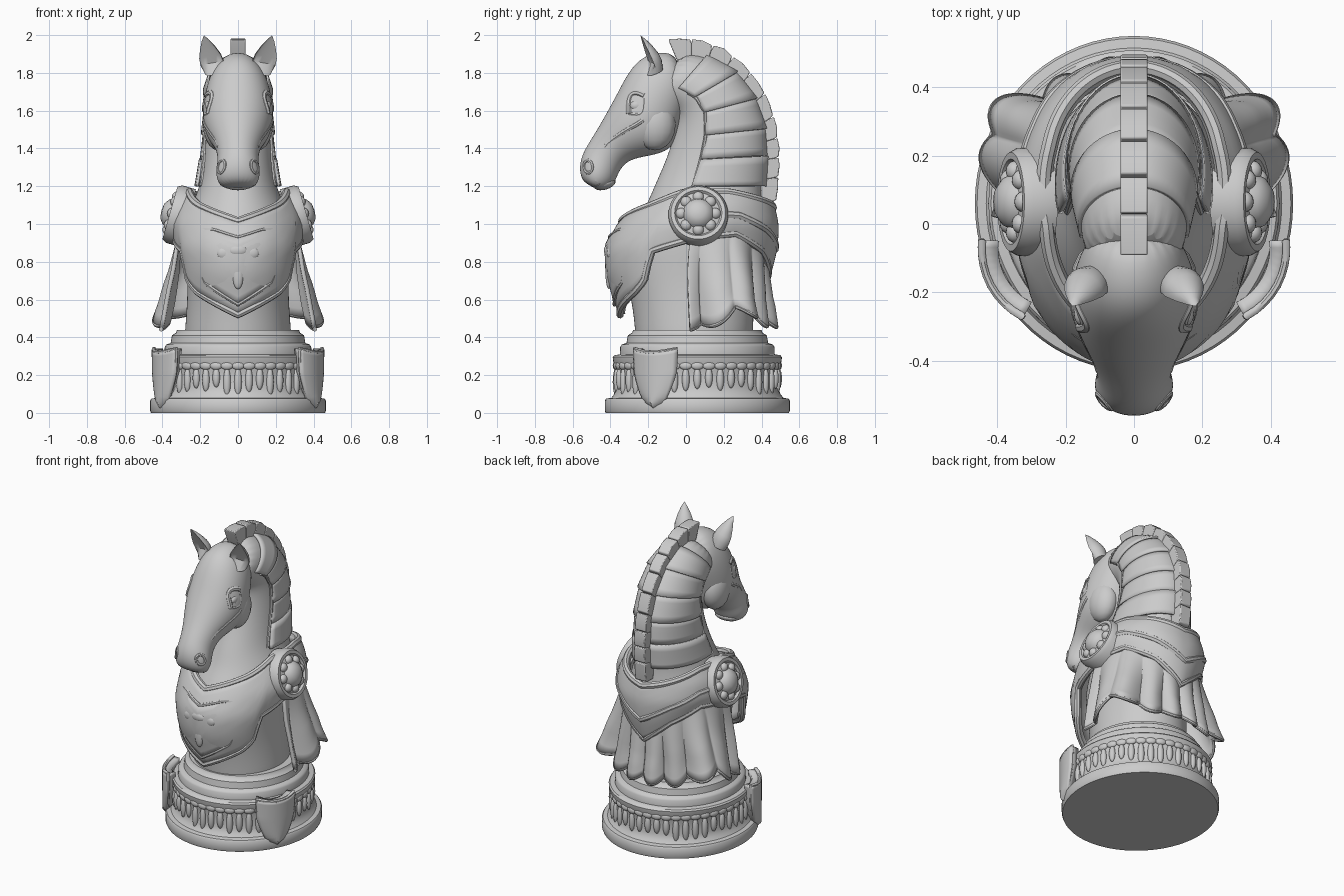
import bpy, bmesh, random
from math import sin, cos, pi, radians, exp, sqrt
from mathutils import Vector, Matrix, Euler

if "Cube" in bpy.data.objects:
    bpy.data.objects.remove(bpy.data.objects["Cube"])
random.seed(4)

def obj(name, bm, *mods):
    bmesh.ops.remove_doubles(bm, verts=bm.verts, dist=1e-5)
    bmesh.ops.recalc_face_normals(bm, faces=bm.faces)
    me = bpy.data.meshes.new(name)
    bm.to_mesh(me); bm.free()
    o = bpy.data.objects.new(name, me)
    bpy.context.collection.objects.link(o)
    for kind, props in mods:
        m = o.modifiers.new(kind, kind)
        for k, v in props.items():
            setattr(m, k, v)
    return o

def subd(n): return ('SUBSURF', dict(levels=n, render_levels=n))
def solid(t): return ('SOLIDIFY', dict(thickness=t, offset=0))

def interp(tab, k):
    # keyed linear lookup; returns the row values after the key
    k = min(max(k, tab[0][0]), tab[-1][0])
    for a, b in zip(tab, tab[1:]):
        if k <= b[0]:
            t = (k - a[0]) / (b[0] - a[0])
            return [p + (q - p) * t for p, q in zip(a[1:], b[1:])]

def grid(name, f, nu, nv, *mods):
    bm = bmesh.new()
    g = [[bm.verts.new(f(i / nu, j / nv)) for j in range(nv + 1)] for i in range(nu + 1)]
    for i in range(nu):
        for j in range(nv):
            bm.faces.new((g[i][j], g[i + 1][j], g[i + 1][j + 1], g[i][j + 1]))
    return obj(name, bm, *mods)

def ring_pt(r, d, off=0):
    # r = front y,z, back y,z, half width; d = angle from the front
    f, b = Vector((0, r[0], r[1])), Vector((0, r[2], r[3]))
    c, ax = (f + b) / 2, (f - b) / 2
    L = ax.length
    return c + ax * ((L + off) / L * cos(d)) + Vector(((r[4] + off) * sin(d), 0, 0))

def loft(name, rings, n=24):
    bm = bmesh.new()
    vs = [[bm.verts.new(ring_pt(r, 2 * pi * i / n)) for i in range(n)] for r in rings]
    for a, b in zip(vs, vs[1:]):
        for i in range(n):
            bm.faces.new((a[i], a[(i + 1) % n], b[(i + 1) % n], b[i]))
    bm.faces.new(vs[0]); bm.faces.new(vs[-1])
    return obj(name, bm, subd(2))

def lathe(name, prof, n, M):
    return grid(name, lambda u, v: M @ Vector((prof[round(v * (len(prof) - 1))][0] * cos(2 * pi * u),
                prof[round(v * (len(prof) - 1))][0] * sin(2 * pi * u), prof[round(v * (len(prof) - 1))][1])),
                n, len(prof) - 1)

def blobs(name, items):
    # ellipsoids: (location, scale, rotation)
    bm = bmesh.new()
    for loc, sc, rot in items:
        M = Matrix.LocRotScale(Vector(loc), Euler(rot), Vector(sc))
        bmesh.ops.create_uvsphere(bm, u_segments=16, v_segments=10, radius=1, matrix=M)
    return obj(name, bm)

def tube(name, pts, r, cyclic=False):
    cu = bpy.data.curves.new(name, 'CURVE')
    cu.dimensions = '3D'; cu.bevel_depth = r; cu.bevel_resolution = 2; cu.use_fill_caps = True
    sp = cu.splines.new('POLY')
    sp.points.add(len(pts) - 1)
    for p, q in zip(sp.points, pts):
        p.co = (*q, 1)
    sp.use_cyclic_u = cyclic
    o = bpy.data.objects.new(name, cu)
    bpy.context.collection.objects.link(o)
    bpy.ops.object.select_all(action='DESELECT')
    o.select_set(True); bpy.context.view_layer.objects.active = o
    bpy.ops.object.convert(target='MESH')

# round stepped base
B = Matrix.Translation((0, .06, 0)) @ Matrix.Diagonal((.95, 1, 1, 1))
lathe("base", [(0, 0), (.485, 0), (.49, .012), (.49, .065), (.483, .075), (.455, .08), (.44, .1), (.43, .13),
      (.43, .23), (.445, .27), (.448, .295), (.44, .305), (.41, .31), (.408, .35), (.4, .362), (.375, .37),
      (.368, .41), (.345, .425), (.34, .44), (0, .44)], 72, B)
leaves = []
for i in range(44):
    a = 2 * pi * i / 44
    h = .05 + random.uniform(0, .03)
    leaves.append((B @ Vector((.43 * cos(a), .43 * sin(a), .24 - h)), (.018, .02, h), (0, 0, a)))
    leaves.append((B @ Vector((.434 * cos(a), .434 * sin(a), .25)), (.014, .034, .022), (0, 0, a)))
blobs("base_relief", leaves)

# shields on the base sides
for s in (-1, 1):
    def shield(u, v, lift=0):
        u = 2 * u - 1
        w = .12 * (min(1, sqrt(v / .55)) * (.93 + .07 * abs(2 * v - 1)))
        a = radians(-29) + u * w / .45
        r = .452 + .022 * (1 - u * u) + lift
        return Vector((s * r * .97 * cos(a), .06 + r * sin(a), .05 + .27 * v + .02 * u * u * v))
    grid("base_shield", shield, 12, 14, solid(.06))
    edge = [shield(0, v / 10, .02) for v in range(1, 11)] + [shield(u / 8, 1, .02) for u in range(1, 8)] \
        + [shield(1, v / 10, .02) for v in range(10, 0, -1)] + [shield(.5, 0, .02)]
    tube("base_shield_rim", edge, .012, True)

# body and arched neck
BODY = [(.36, -.27, .35, .285), (.42, -.27, .36, .285), (.6, -.29, .36, .27), (.75, -.33, .39, .27),
        (.88, -.335, .41, .28), (1.0, -.28, .42, .28), (1.1, -.21, .41, .25), (1.2, -.17, .4, .2)]
NECK = [(0, -.17, 1.2, .40, 1.2, .2), (1, -.11, 1.33, .42, 1.36, .185), (2, -.07, 1.45, .42, 1.5, .18),
        (3, -.05, 1.55, .37, 1.66, .175), (4, -.07, 1.6, .27, 1.8, .17), (5, -.12, 1.62, .12, 1.89, .158),
        (6, -.2, 1.65, -.04, 1.92, .14)]
loft("body_and_neck", [(f, z, b, z, w) for z, f, b, w in BODY[:-1]] + [r[1:] for r in NECK])

# head, with details placed on its surface
HEAD = [(0, -.04, 1.9, .02, 1.65, .11), (1, -.14, 1.915, -.03, 1.53, .155), (2, -.24, 1.885, -.05, 1.45, .175),
        (3, -.31, 1.8, -.08, 1.4, .186), (4, -.365, 1.69, -.14, 1.37, .185), (5, -.42, 1.59, -.23, 1.355, .155),
        (6, -.47, 1.5, -.31, 1.335, .12), (7, -.525, 1.415, -.355, 1.28, .105), (8, -.56, 1.345, -.375, 1.22, .118),
        (9, -.565, 1.27, -.41, 1.185, .112), (10, -.54, 1.215, -.45, 1.175, .075)]
loft("head", [r[1:] for r in HEAD])
blobs("lower_lip", [((0, -.43, 1.212), (.08, .06, .03), (.3, 0, 0))])
for s in (-1, 1):
    def H(t, d, off=0):
        return ring_pt(interp(HEAD, t), radians(s * d), off - .008)
    def stroke(name, a, b, bow, r, n=10):
        tube(name, [H(a[0] + (b[0] - a[0]) * k / n, a[1] + (b[1] - a[1]) * k / n + bow * sin(pi * k / n), -.004)
                    for k in range(n + 1)], r)
    blobs("cheek", [((s * .105, -.165, 1.525), (.08, .11, .135), (0, 0, 0))])
    blobs("eye", [(H(3.5, 68, -.012), (.022, .035, .028), (0, 0, 0))])
    stroke("brow", (4.1, 66), (2.8, 70), -18, .017)
    stroke("lower_eyelid", (4.1, 66), (2.9, 72), 14, .011)
    stroke("cheekbone", (3.6, 92), (6.4, 75), 0, .014)
    stroke("mouth_line", (6.8, 118), (9.6, 105), 12, .007)
    tube("nostril", [H(8.2 + .45 * cos(t * pi / 8), 55 + 17 * sin(t * pi / 8)) for t in range(16)], .011, True)
    # ear, hollowed at the front
    ear = lathe("ear", [(0, 0), (.05, 0), (.064, .05), (.06, .09), (.042, .14), (.02, .185), (0, .215)], 20, Matrix())
    M = Matrix.LocRotScale(Vector((s * .125, -.165, 1.805)), Euler((radians(24), radians(s * 10), radians(s * 15))), None)
    for v in ear.data.vertices:
        c = v.co.copy()
        c.y *= -.1 if c.y < 0 and c.z > .03 else .9
        v.co = M @ c

# layered neck plates
for i in range(5):
    def plate(u, v):
        d = radians(74 + 212 * u)
        t = i + .02 + 1.04 * v if i else -.1 + 1.1 * v
        return ring_pt(interp(NECK, t), d, .01 - .01 * v + (.015 if i == 0 else 0))
    grid("neck_plate", plate, 32, 4, solid(.014))
for s in (-1, 1):
    tube("neck_edge", [ring_pt(interp(NECK, .3 * k), radians(s * 74), .002) for k in range(16)], .011)

# notched mane blocks along the crest
MANE = [(0, -.095, 1.978, -.05, 1.87), (1, .06, 1.978, .05, 1.85), (2, .2, 1.925, .13, 1.79), (3, .325, 1.825, .23, 1.71),
        (4, .42, 1.69, .31, 1.6), (5, .475, 1.54, .37, 1.48), (6, .492, 1.4, .38, 1.38), (7, .492, 1.28, .39, 1.26),
        (8, .478, 1.12, .4, 1.12)]
def mane(t, h):
    a = interp(MANE, t)
    return Vector((-.04, a[2] + (a[0] - a[2]) * h, a[3] + (a[1] - a[3]) * h))
N = 10
for i in range(N):
    a, b = 8 * i / N, 8 * (i + 1) / N
    m = (a + b) / 2
    bm = bmesh.new()
    f = bm.faces.new([bm.verts.new(mane(t, h)) for t, h in
                      ((a, 0), (b, 0), (b, .82), (b - .05, .99), (m, 1.03), (a + .02, 1), (a, .82))])
    ext = bmesh.ops.extrude_face_region(bm, geom=[f])
    bmesh.ops.translate(bm, vec=(.08, 0, 0), verts=[v for v in ext['geom'] if isinstance(v, bmesh.types.BMVert)])
    obj("mane_block", bm, ('BEVEL', dict(width=.005, segments=2)))

# draped mantle following the body surface
def skin(d, z, off):
    f, b, w = interp(BODY, z)
    return ring_pt((f, z, b, z, w), radians(d), off)
TOP = [(0, 1.02), (40, 1.1), (70, 1.17), (110, 1.17), (180, 1.09)]
BOT = [(0, .52), (40, .64), (52, .7), (60, .86), (90, .93), (120, .95), (150, .86), (180, .72)]
def mantle(d, v, lift=0):
    z0, z1 = interp(BOT, abs(d))[0], interp(TOP, abs(d))[0]
    return skin(d, z0 + (z1 - z0) * v, .04 + .02 * max(0, cos(radians(d))) + .015 * sin(pi * v) + lift)
grid("mantle", lambda u, v: mantle(360 * u - 180, v), 96, 10, solid(.04))
for v, r in ((0, .02), (.99, .022)):
    tube("mantle_trim", [mantle(3.75 * k - 180, v, .008) for k in range(96)], r, True)
tube("mantle_back_fold", [mantle((d + 180) % 360 - 180, .5 + .1 * cos(radians(d)), .008) for d in range(100, 262, 4)], .022)

# pointed breastplate with ridge and emblem
PT, PB = [(0, .93), (20, .97), (45, .97)], [(0, .575), (30, .69), (45, .86)]
def breast(d, v, lift=0):
    z0, z1 = interp(PB, abs(d))[0], interp(PT, abs(d))[0]
    return skin(d, z0 + (z1 - z0) * v, .062 + .02 * (1 - abs(d) / 45) + lift)
grid("breastplate", lambda u, v: breast(90 * u - 45, v), 24, 8, solid(.03))
tube("breastplate_rim", [breast(3 * k - 45, 0, .008) for k in range(31)] + [breast(45 - 3 * k, 1, .008) for k in range(31)], .012, True)
blobs("breastplate_emblem", [(breast(d, v), (w, .018, h), (0, 0, 0)) for d, v, w, h in
      ((0, .45, .03, .08), (11, .68, .045, .035), (-11, .68, .045, .035), (0, .8, .05, .03))])

# pleated cloth around sides and back, flared at two corners
def cloth(u, t):
    d = 87 + 186 * u
    e = abs(180 - d)
    fold = abs(sin(radians(d - 180) * 8.5))
    flare = exp(-((e - 60) / 17) ** 2)
    hem = .5 - .045 * fold + .07 * flare - .03 * exp(-((e - 84) / 12) ** 2)
    z0 = interp(BOT, 180 - e)[0] + .06
    return skin(d, z0 + (hem - z0) * t, .02 + t * .055 + .05 * fold * min(1, t * 1.5) + .105 * flare * t ** 1.3)
grid("pleated_cloth", cloth, 160, 10, solid(.022))
tube("cloth_hem", [cloth(k / 160, 1) for k in range(161)], .012)

# round rosettes on the shoulders
for s in (-1, 1):
    M = Matrix.LocRotScale(Vector((s * .295, .065, 1.04)), Euler((0, radians(s * 74), 0)), None)
    lathe("rosette", [(0, .115), (.04, .11), (.07, .088), (.08, .065), (.115, .055), (.125, .068), (.145, .068),
                      (.158, .045), (.158, -.03), (0, -.03)], 40, M)
    blobs("rosette_petals", [(M @ Vector((.09 * cos(k * pi / 4), .09 * sin(k * pi / 4), .056)),
                              (.026, .03, .03), (0, 0, 0)) for k in range(8)])

# smooth shading with sharp creases kept
bpy.ops.object.select_all(action='SELECT')
bpy.context.view_layer.objects.active = bpy.context.selected_objects[0]
bpy.ops.object.shade_smooth_by_angle(angle=radians(42))
